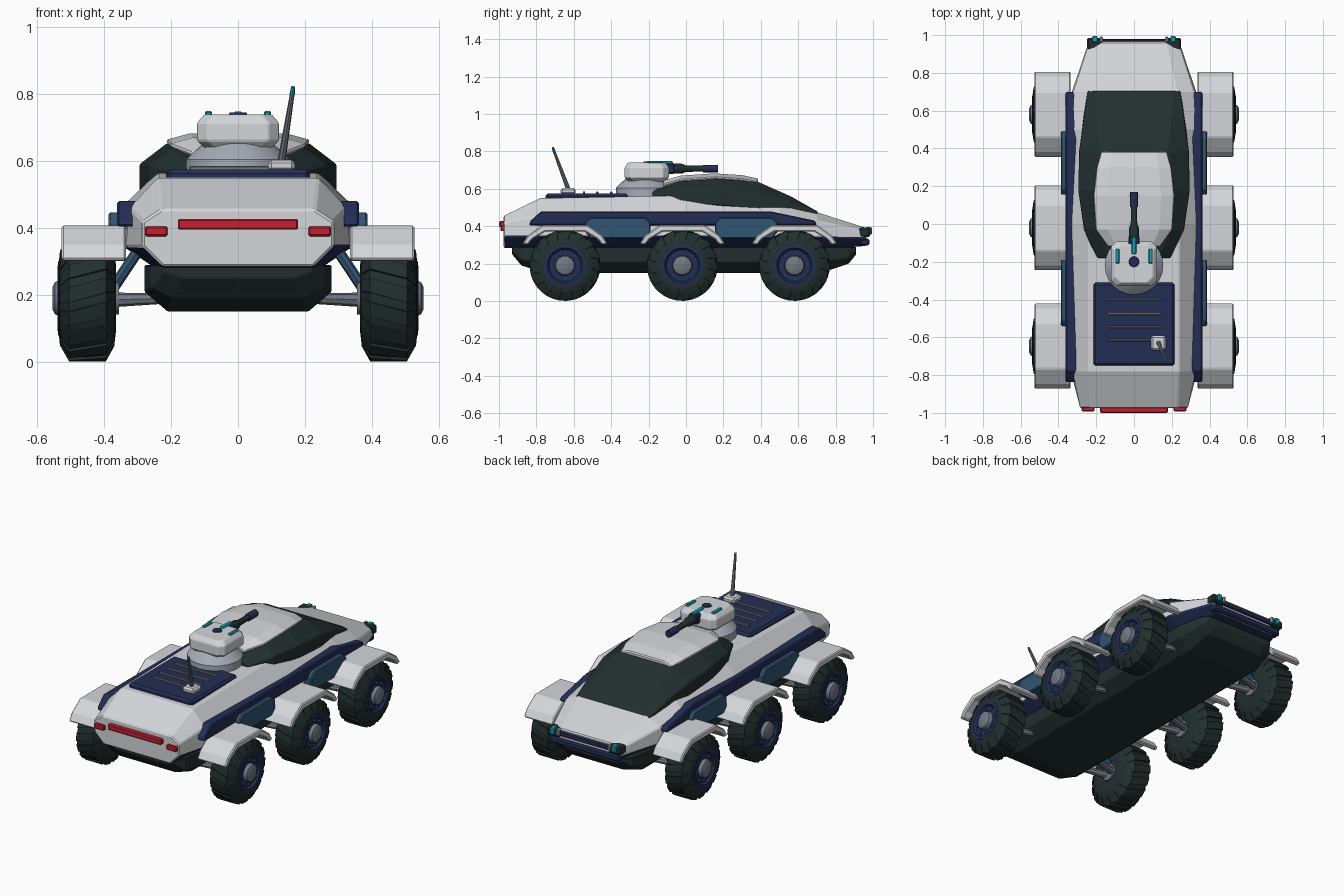
import bpy, bmesh
from math import sin, cos, pi
from mathutils import Vector

cube = bpy.data.objects.get("Cube")
if cube:
    bpy.data.objects.remove(cube, do_unlink=True)


def material(name, r, g, b):
    m = bpy.data.materials.new(name)
    m.use_nodes = True
    m.diffuse_color = (r, g, b, 1)
    m.node_tree.nodes["Principled BSDF"].inputs["Base Color"].default_value = (r, g, b, 1)
    return m


WHITE = material("white_paint", .66, .67, .7)
NAVY = material("navy_paint", .017, .027, .09)
BLUE = material("blue_panel", .03, .09, .17)
BLACK = material("dark_rubber", .016, .028, .028)
GRAY = material("grey_metal", .17, .19, .23)
SILVER = material("pale_metal", .38, .41, .47)
RED = material("red_light", .55, .015, .03)
CYAN = material("cyan_light", .008, .38, .48)


def loft(name, strips, mat, bevel=0, smooth=False):
    """Skin each strip (a list of matching rings) and cap its ends."""
    bm = bmesh.new()
    for rings in strips:
        loops = [[bm.verts.new(p) for p in ring] for ring in rings]
        n = len(loops[0])
        for a, b in zip(loops, loops[1:]):
            for i in range(n):
                j = (i + 1) % n
                bm.faces.new((a[i], a[j], b[j], b[i]))
        bm.faces.new(loops[0])
        bm.faces.new(loops[-1])
    bmesh.ops.recalc_face_normals(bm, faces=bm.faces)
    mesh = bpy.data.meshes.new(name)
    bm.to_mesh(mesh)
    bm.free()
    mesh.materials.append(mat)
    ob = bpy.data.objects.new(name, mesh)
    bpy.context.collection.objects.link(ob)
    if bevel:
        mod = ob.modifiers.new("edge", "BEVEL")
        mod.width = bevel
        mod.segments = 1
        mod.limit_method = 'ANGLE'
    if smooth:
        bpy.ops.object.select_all(action='DESELECT')
        ob.select_set(True)
        bpy.context.view_layer.objects.active = ob
        bpy.ops.object.shade_smooth_by_angle()
    return ob


def section(y, half):
    """Mirrored cross-section at y from (x, z) points, top to bottom."""
    return [(x, y, z) for x, z in half] + [(-x, y, z) for x, z in reversed(half)]


def box(name, x, y, z, mat, bevel=.005):
    rings = [[(x[0], y[0], h), (x[1], y[0], h), (x[1], y[1], h), (x[0], y[1], h)] for h in z]
    return loft(name, [rings], mat, bevel)


def side_plate(name, x, profile, mat, bevel=.006):
    return loft(name, [[[(h, y, z) for y, z in profile] for h in x]], mat, bevel)


def lathe(name, start, axis, profile, mat, sides=24, smooth=True):
    """Revolve (distance, radius) pairs around an axis."""
    axis = Vector(axis).normalized()
    u = axis.orthogonal().normalized()
    v = axis.cross(u)
    rings = [[Vector(start) + axis * d + r * (u * cos(2 * pi * i / sides) + v * sin(2 * pi * i / sides))
              for i in range(sides)] for d, r in profile]
    return loft(name, [rings], mat, 0, smooth)


def rod(name, a, b, r0, r1, mat, sides=8):
    d = Vector(b) - Vector(a)
    return lathe(name, a, d, [(0, r0), (d.length, r1)], mat, sides)


# Hull: y, top width and height, shoulder width and height, low width and height, base
hull_rows = [
    (-.975, .23, .455, .285, .42, .285, .345, .225, .285),
    (-.78, .24, .55, .325, .46, .335, .345, .235, .275),
    (0, .24, .565, .335, .475, .343, .345, .24, .275),
    (.5, .24, .53, .33, .46, .34, .345, .24, .275),
    (.7, .23, .475, .32, .43, .33, .34, .24, .275),
    (.965, .17, .39, .235, .375, .24, .335, .2, .295),
]
hull = loft("hull", [[section(y, [(a, b), (c, d), (e, f), (g, h)])
                      for y, a, b, c, d, e, f, g, h in hull_rows]], WHITE, .006)
hull.data.materials.append(NAVY)
for f in hull.data.polygons:
    if f.center.z < .335 and abs(f.normal.y) < .8:
        f.material_index = 1

# Belly
loft("belly", [[section(y, [(w, .29), (w, zm), (w * .75, zb)]) for y, w, zm, zb in
                [(-.93, .22, .27, .25), (-.88, .26, .22, .19), (-.75, .28, .21, .15),
                 (.72, .28, .21, .15), (.87, .25, .23, .2), (.91, .22, .27, .25)]]], BLACK, .004)

# Dark canopy and white roof panel
loft("canopy", [[section(y, [(t, zt), (m, zm), (b, zb)]) for y, t, zt, m, zm, b, zb in
                 [(-.18, .13, .59, .19, .57, .2, .54), (-.03, .2, .64, .265, .59, .265, .52),
                  (.18, .21, .655, .295, .59, .295, .51), (.39, .18, .635, .29, .57, .29, .49),
                  (.56, .2, .56, .265, .525, .27, .46), (.705, .21, .478, .245, .472, .25, .44)]]], BLACK, .005)
loft("roof_panel", [[section(y, [(w * .66, z), (w, z - .02), (w - .02, z - .045)]) for y, w, z in
                     [(-.12, .14, .645), (-.03, .205, .67), (.15, .217, .683),
                      (.3, .2, .673), (.385, .175, .655)]]], WHITE, .006)

# Rear engine deck with louvres
box("engine_deck", (-.215, .215), (-.75, -.31), (.535, .575), NAVY, .012)
for y in (-.4, -.475, -.545, -.615):
    box("louvre", (-.145, .145), (y - .006, y + .006), (.57, .586), GRAY, .003)

# Antenna
box("antenna_mount", (.09, .17), (-.67, -.59), (.57, .604), WHITE, .01)
rod("antenna", (.13, -.63, .6), (.162, -.705, .8), .012, .007, GRAY)
rod("antenna_tip", (.162, -.705, .8), (.165, -.712, .822), .008, .006, CYAN)

# Turret
lathe("turret_ring", (0, -.22, .56), (0, 0, 1), [(0, .155), (.045, .155), (.07, .13), (.095, .1)], SILVER)


def chamfered(w, l, c, z):
    q = [(w, l - c), (w - c, l), (c - w, l), (-w, l - c), (-w, c - l), (c - w, -l), (w - c, -l), (w, c - l)]
    return [(x, y - .21, z) for x, y in q]


loft("turret_head", [[chamfered(.1, .1, .03, .64), chamfered(.122, .118, .03, .66),
                      chamfered(.122, .118, .03, .715), chamfered(.1, .1, .03, .74)]], WHITE, .004)
lathe("turret_cap", (0, -.2, .735), (0, 0, 1), [(0, .03), (.01, .025)], NAVY)
for s in (-1, 1):
    box("turret_light", (s * .088 - .011, s * .088 + .011), (-.21, -.13), (.735, .75), CYAN)
box("gun_mantle", (-.03, .03), (-.17, -.06), (.68, .735), NAVY, .008)
box("gun_light", (-.013, .013), (-.16, -.07), (.73, .748), CYAN)
lathe("gun_barrel", (0, -.1, .708), (0, 1, 0),
      [(0, .028), (.08, .027), (.1, .018), (.2, .016)], BLACK, 12)
lathe("gun_muzzle", (0, .09, .708), (0, 1, 0), [(0, .021), (.08, .021)], NAVY, 12)

# Tail lights and nose
box("tail_bar", (-.18, .18), (-1, -.965), (.395, .427), RED)
box("front_bumper", (-.235, .235), (.93, .98), (.297, .335), NAVY, .008)
box("nose_strip", (-.2, .2), (.95, .976), (.35, .378), NAVY)

WHEELS = (-.647, -.02, .58)
for s in (-1, 1):
    side = "left_" if s > 0 else "right_"
    box(side + "tail_light", (s * .21, s * .278), (-.992, -.95), (.375, .405), RED)
    box(side + "headlight_case", (s * .165, s * .25), (.925, .985), (.342, .392), BLACK, .008)
    box(side + "headlight", (s * .192, s * .222), (.96, .995), (.355, .395), CYAN)
    box(side + "running_light", (s * .165, s * .183), (.96, .992), (.355, .393), SILVER)

    # Side rail and door panels
    side_plate(side + "rail", (s * .3, s * .362),
               [(-.84, .405), (-.83, .43), (-.775, .48), (.45, .48), (.69, .43), (.7, .405)], NAVY)
    for y0, y1 in ((-.54, -.19), (.155, .49)):
        side_plate(side + "door_panel", (s * .33, s * .387),
                   [(y0 + .03, .335), (y0, .37), (y0, .42), (y0 + .03, .447),
                    (y1 - .03, .447), (y1, .42), (y1, .37), (y1 - .03, .335)], BLUE)

    for c in WHEELS:
        hub = (s * .365, c, .19)
        out = (s, 0, 0)
        # Tyre with slanted lugs
        lathe(side + "tyre", hub, out, [(0, .1), (.004, .135), (.03, .181), (.14, .181),
                                        (.168, .135), (.17, .112), (.15, .105)], BLACK)
        lugs = []
        for k in range(16):
            strip = []
            for d, r, t in ((.004, .142, 0), (.03, .189, .06), (.14, .189, .22), (.167, .142, .28)):
                strip.append([(s * (.365 + d), c + q * cos(a), .19 + q * sin(a)) for a, q in
                              ((k * pi / 8 + t, r - .016), (k * pi / 8 + t + .24, r - .016),
                               (k * pi / 8 + t + .24, r), (k * pi / 8 + t, r))])
            lugs.append(strip)
        loft(side + "tyre_lugs", lugs, BLACK)
        # Rim, hub and bolts
        lathe(side + "rim", hub, out, [(.06, .112), (.172, .112), (.174, .095), (.16, .085), (.16, .05)], NAVY)
        lathe(side + "hub", hub, out, [(-.01, .05), (.17, .055), (.182, .05), (.19, .033)], GRAY, 12)
        for k in range(8):
            a = k * pi / 4
            lathe(side + "bolt", (s * .52, c + .073 * cos(a), .19 + .073 * sin(a)), out,
                  [(0, .009), (.015, .009)], BLUE, 6)
        # Suspension
        for dy in (-.07, .07):
            rod(side + "axle_arm", (s * .2, c + dy, .19), (s * .38, c + dy * .3, .185), .015, .022, GRAY)
        rod(side + "strut", (s * .3, c, .33), (s * .38, c, .21), .017, .017, BLUE)
        # Fender arch
        arch = [(-.228, .305), (-.2, .35), (-.12, .407), (.12, .407), (.2, .35), (.228, .305)]
        inner = [(.2, .3), (.175, .33), (.105, .372), (-.105, .372), (-.175, .33), (-.2, .3)]
        side_plate(side + "fender", (s * .335, s * .528), [(c + y, z) for y, z in arch + inner], WHITE)
